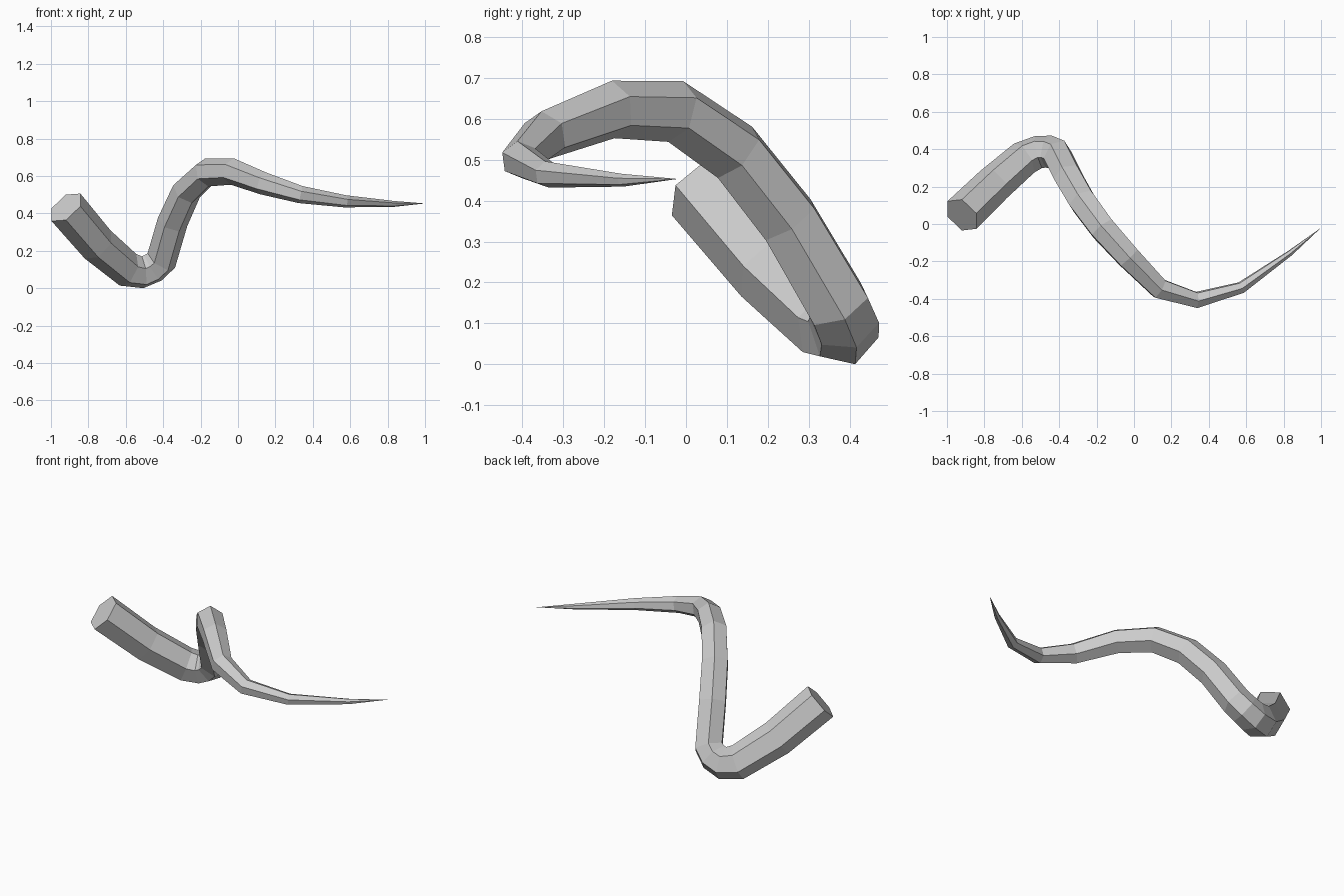
import bpy, bmesh
from mathutils import Vector, Quaternion
from math import pi

if "Cube" in bpy.data.objects:
    bpy.data.objects.remove(bpy.data.objects["Cube"])

# Centre line and radius of each ring: x, y, z, r (last one is the tip)
PATH = [
    (-.92, .048, .424, .107), (-.75, .212, .225, .102), (-.588, .352, .09, .096),
    (-.51, .385, .077, .09), (-.455, .387, .1, .087), (-.41, .37, .14, .085),
    (-.35, .25, .345, .082), (-.275, .12, .51, .08), (-.168, -.025, .61, .077),
    (-.03, -.178, .615, .071), (.135, -.345, .552, .061), (.335, -.406, .492, .047),
    (.573, -.34, .456, .033), (.835, -.155, .442, .016), (1.0, -.02, .445, 0),
]
SIDES = 6

pts = [Vector(p[:3]) for p in PATH]
seg = [(b - a).normalized() for a, b in zip(pts, pts[1:])]
tangents = [seg[0]] + [(a + b).normalized() for a, b in zip(seg, seg[1:])]

# Tentacle: six-sided tapering tube carried along the path with minimum twist
bm = bmesh.new()
rings = []
ref = Vector((0, .77, .63))
prev = tangents[0]
for p, t, row in zip(pts, tangents, PATH):
    ref = prev.rotation_difference(t) @ ref
    ref = (ref - t * ref.dot(t)).normalized()
    prev = t
    rings.append([bm.verts.new(p + Quaternion(t, 2 * pi * i / SIDES) @ ref * row[3])
                  for i in range(SIDES)])

tip = bm.verts.new(pts[-1])
bm.faces.new(rings[0])
for i in range(SIDES):
    j = (i + 1) % SIDES
    for a, b in zip(rings, rings[1:]):
        bm.faces.new((a[i], a[j], b[j], b[i]))
    bm.faces.new((rings[-1][i], rings[-1][j], tip))
bmesh.ops.recalc_face_normals(bm, faces=bm.faces)

# Stand it on the floor
low = min(v.co.z for v in bm.verts)
bmesh.ops.translate(bm, verts=bm.verts, vec=(0, 0, -low))

mesh = bpy.data.meshes.new("tentacle")
bm.to_mesh(mesh)
bm.free()
bpy.context.collection.objects.link(bpy.data.objects.new("tentacle", mesh))
